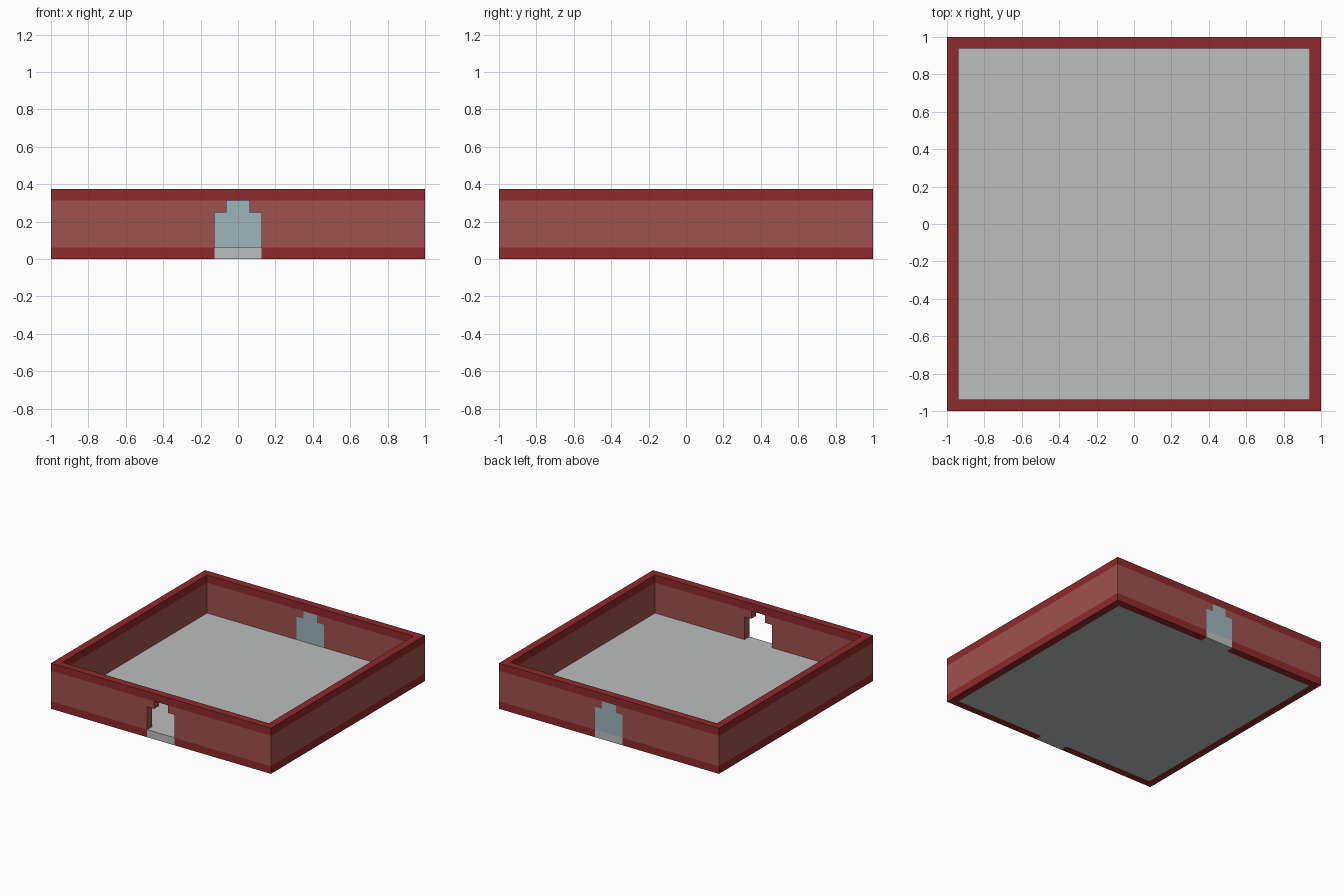
import bpy
import bmesh
from mathutils import Vector

default = bpy.data.objects.get("Cube")
if default:
    bpy.data.objects.remove(default, do_unlink=True)

U = 1 / 16            # block size, also the wall thickness
OUT, INN = 1.0, 1.0 - U
DOOR, ARCH = 2 * U, U  # half widths of the doorway and its narrow top


def material(name, rgb):
    """Flat material from 8-bit sRGB values."""
    col = [((c / 255 + 0.055) / 1.055) ** 2.4 for c in rgb] + [1]
    mat = bpy.data.materials.new(name)
    mat.use_nodes = True
    mat.diffuse_color = col
    bsdf = mat.node_tree.nodes["Principled BSDF"]
    bsdf.inputs["Base Color"].default_value = col
    bsdf.inputs["Roughness"].default_value = 0.9
    return mat


DARK_RED = material("dark red trim", (143, 41, 43))
BRICK = material("brick red", (159, 82, 78))
STONE = material("pale grey stone", (188, 190, 189))
GLASS = material("pale blue glass", (158, 181, 189))


def prism(name, outline, push, mat, mirror=False):
    """Extrude a flat outline; mirrored halves are joined across x = 0."""
    bm = bmesh.new()
    face = bm.faces.new([bm.verts.new(p) for p in outline])
    top = bmesh.ops.extrude_face_region(bm, geom=[face], use_keep_orig=True)["geom"]
    bmesh.ops.translate(bm, vec=Vector(push),
                        verts=[g for g in top if isinstance(g, bmesh.types.BMVert)])
    bmesh.ops.recalc_face_normals(bm, faces=bm.faces)
    if mirror:
        # Open the seam where the two halves meet
        seam = [f for f in bm.faces if all(abs(v.co.x) < 1e-5 for v in f.verts)]
        bmesh.ops.delete(bm, geom=seam, context='FACES')
    mesh = bpy.data.meshes.new(name)
    bm.to_mesh(mesh)
    bm.free()
    mesh.materials.append(mat)
    obj = bpy.data.objects.new(name, mesh)
    bpy.context.collection.objects.link(obj)
    if mirror:
        obj.modifiers.new("Mirror", 'MIRROR').use_clip = True
    return obj


def wall_course(name, gap, z0, z1, mat):
    """Square ring of wall with a gap at the middle of front and back."""
    half = [(gap, -OUT), (OUT, -OUT), (OUT, OUT), (gap, OUT),
            (gap, INN), (INN, INN), (INN, -INN), (gap, -INN)]
    prism(name, [(x, y, z0) for x, y in half], (0, 0, z1 - z0), mat, mirror=True)


# Walls, from the ground up
wall_course("base_trim", DOOR, 0, U, DARK_RED)
wall_course("lower_wall", DOOR, U, 4 * U, BRICK)
wall_course("upper_wall", ARCH, 4 * U, 5 * U, BRICK)
wall_course("top_trim", 0, 5 * U, 6 * U, DARK_RED)

# Floor slab with a threshold reaching through the front and back walls
quarter = [(INN, INN), (DOOR, INN), (DOOR, OUT)]
right = [(x, -y) for x, y in reversed(quarter)] + quarter
floor = right + [(-x, -y) for x, y in right]
prism("floor", [(x, y, 0) for x, y in floor], (0, 0, U), STONE)

# Glass filling the back doorway
side = [(DOOR, U), (DOOR, 4 * U), (ARCH, 4 * U), (ARCH, 5 * U)]
pane = side + [(-x, z) for x, z in reversed(side)]
prism("back_window", [(x, INN, z) for x, z in pane], (0, U, 0), GLASS)
